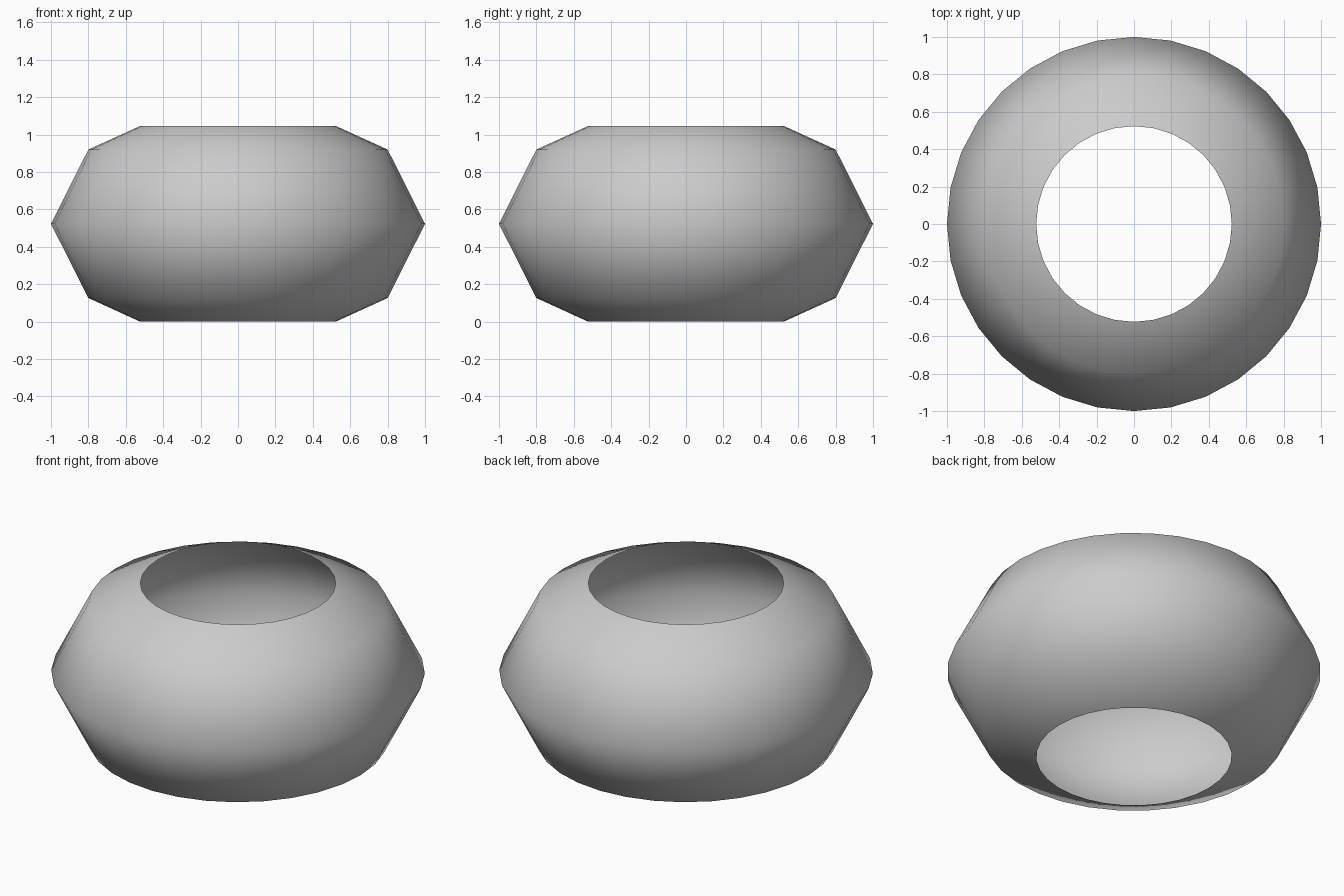
import bpy, bmesh
from math import cos, sin, tau

if "Cube" in bpy.data.objects:
    bpy.data.objects.remove(bpy.data.objects["Cube"])

SIDES = 32
# Open shell profile (radius, height), bottom rim to top rim
PROFILE = [(0.523, 0.0), (0.80, 0.126), (1.0, 0.523), (0.80, 0.92), (0.523, 1.046)]

bm = bmesh.new()
rings = [[bm.verts.new((r * cos(tau * i / SIDES), r * sin(tau * i / SIDES), z))
          for i in range(SIDES)] for r, z in PROFILE]

# Outer wall, open at both ends
for low, high in zip(rings, rings[1:]):
    for i in range(SIDES):
        j = (i + 1) % SIDES
        face = bm.faces.new((low[i], low[j], high[j], high[i]))
        face.smooth = True

mesh = bpy.data.meshes.new("open_barrel_ring")
bm.to_mesh(mesh)
bm.free()
ring = bpy.data.objects.new("open_barrel_ring", mesh)
bpy.context.collection.objects.link(ring)
